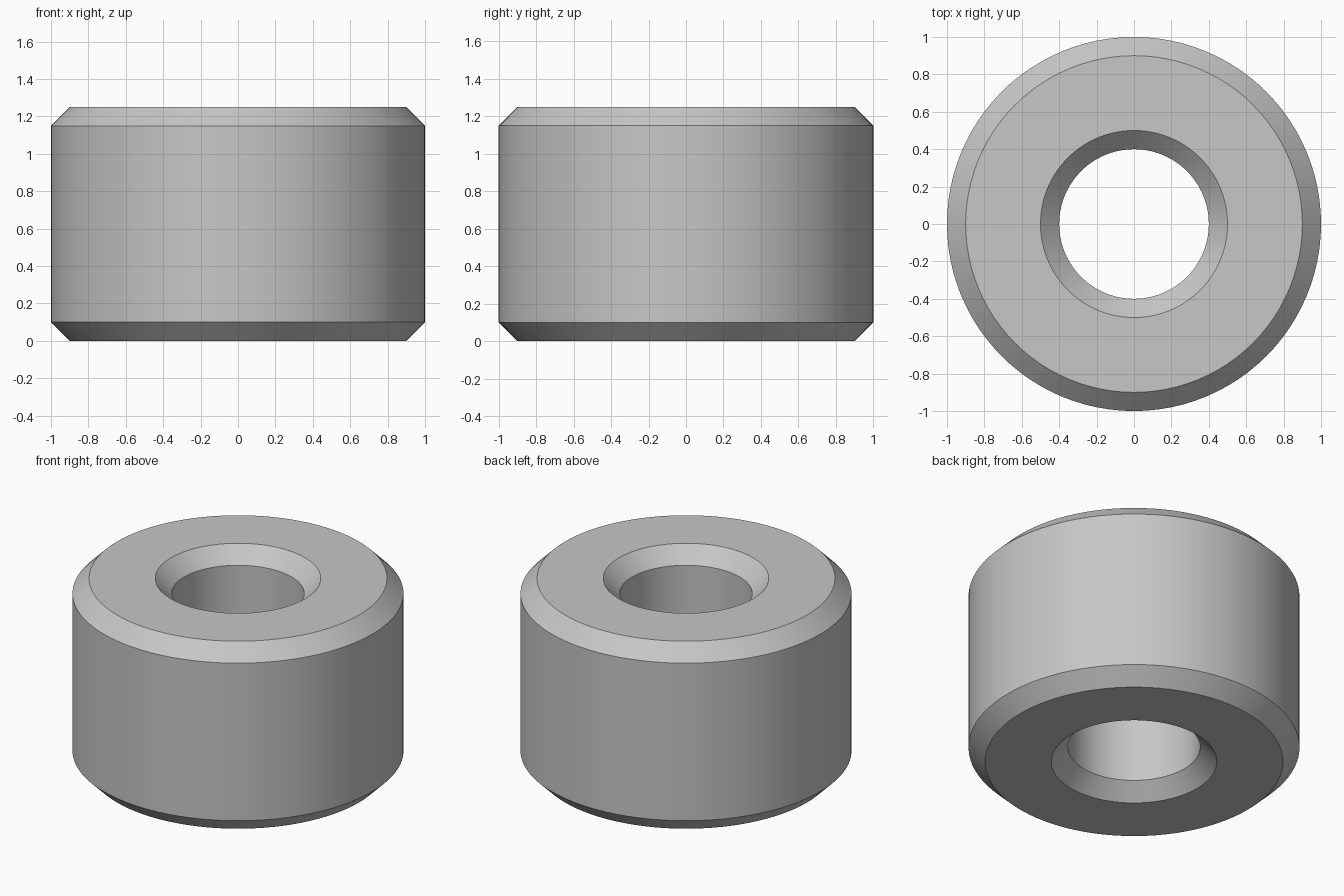
import bpy
import bmesh
from math import cos, sin, tau, radians

cube = bpy.data.objects.get("Cube")
if cube:
    bpy.data.objects.remove(cube, do_unlink=True)

OUTER, BORE, HEIGHT, CHAMFER = 1.0, 0.4, 1.25, 0.1
SEGMENTS = 96

# Plain grey metal
metal = bpy.data.materials.new("grey metal")
metal.use_nodes = True
grey = (0.57, 0.57, 0.57, 1)
metal.diffuse_color = grey
metal.node_tree.nodes["Principled BSDF"].inputs["Base Color"].default_value = grey

# Closed cross-section: chamfered outer wall, then chamfered bore
profile = [
    (OUTER - CHAMFER, 0), (OUTER, CHAMFER),
    (OUTER, HEIGHT - CHAMFER), (OUTER - CHAMFER, HEIGHT),
    (BORE + CHAMFER, HEIGHT), (BORE, HEIGHT - CHAMFER),
    (BORE, CHAMFER), (BORE + CHAMFER, 0),
]

# Revolve the cross-section around z
bm = bmesh.new()
rings = []
for i in range(SEGMENTS):
    a = tau * i / SEGMENTS
    rings.append([bm.verts.new((r * cos(a), r * sin(a), z)) for r, z in profile])
for i, ring in enumerate(rings):
    following = rings[(i + 1) % SEGMENTS]
    for j in range(len(profile)):
        k = (j + 1) % len(profile)
        bm.faces.new((ring[j], following[j], following[k], ring[k]))
bmesh.ops.recalc_face_normals(bm, faces=bm.faces)

mesh = bpy.data.meshes.new("spacer_bushing")
bm.to_mesh(mesh)
bm.free()
mesh.materials.append(metal)
bushing = bpy.data.objects.new("spacer_bushing", mesh)
bpy.context.collection.objects.link(bushing)

# Smooth round walls with crisp chamfer edges
bpy.ops.object.select_all(action='DESELECT')
bushing.select_set(True)
bpy.context.view_layer.objects.active = bushing
bpy.ops.object.shade_smooth_by_angle(angle=radians(30))
